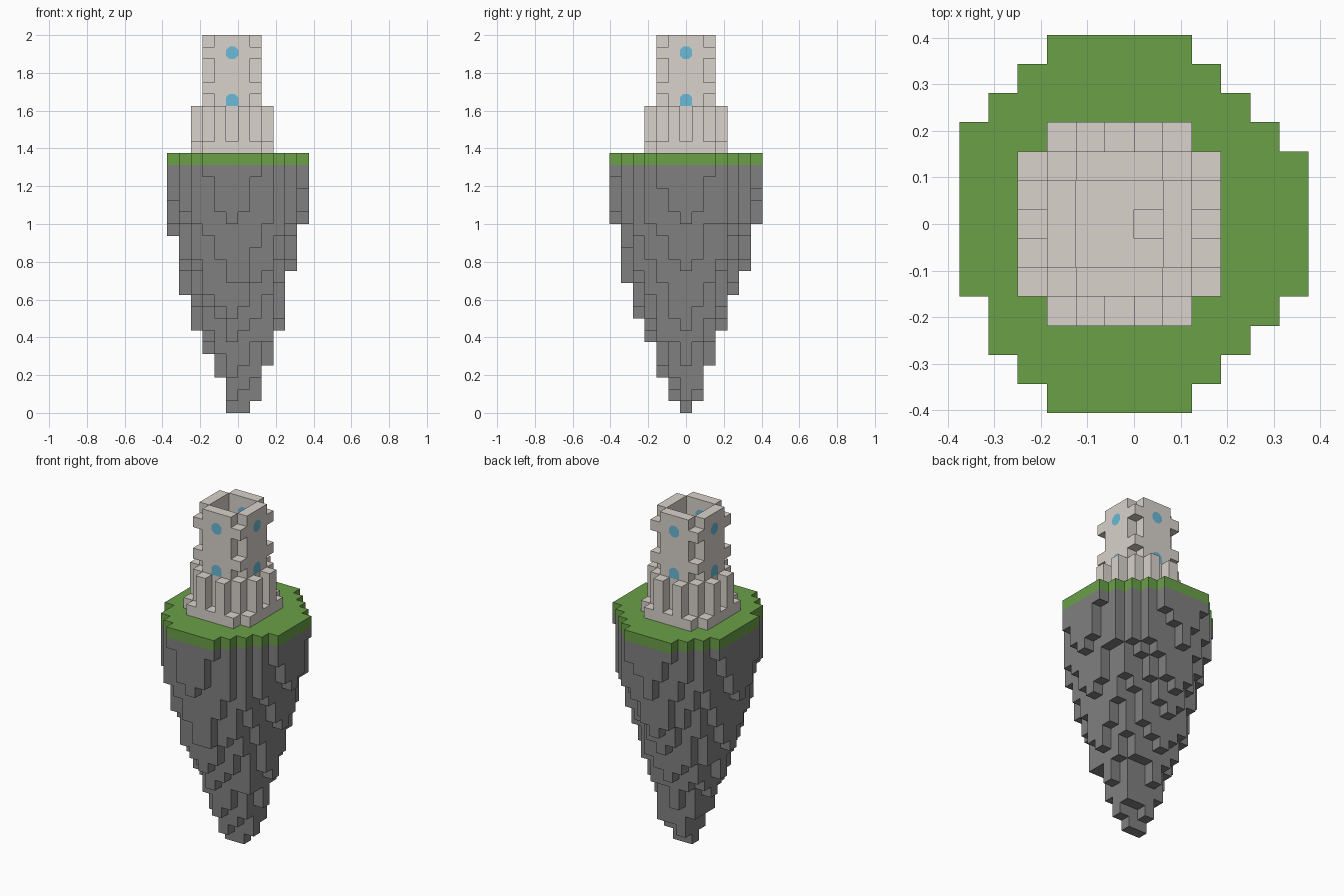
import bpy, bmesh, math, random
from mathutils import Matrix, Vector

cube = bpy.data.objects.get("Cube")
if cube:
    bpy.data.objects.remove(cube, do_unlink=True)

random.seed(4)
U = 1 / 16            # block size
CX = -U / 2           # x of the middle block
AXES = [Vector(v) for v in ((1, 0, 0), (0, 1, 0), (0, 0, 1))]


def material(name, rgb):
    m = bpy.data.materials.new(name)
    m.use_nodes = True
    m.diffuse_color = (*rgb, 1)
    m.node_tree.nodes["Principled BSDF"].inputs["Base Color"].default_value = (*rgb, 1)
    return m


def finish(bm, name, mat):
    mesh = bpy.data.meshes.new(name)
    bm.to_mesh(mesh)
    bm.free()
    mesh.materials.append(mat)
    bpy.context.collection.objects.link(bpy.data.objects.new(name, mesh))


def blocks(name, cells, mat):
    """Skin a set of (i, j, layer) blocks, keeping only the outer faces."""
    bm = bmesh.new()
    for c in sorted(cells):
        mid = Vector((c[0] * U + CX, c[1] * U, (c[2] + 0.5) * U))
        for a in range(3):
            for s in (-1, 1):
                n = AXES[a] * s
                if tuple(int(c[k] + n[k]) for k in range(3)) in cells:
                    continue
                p, q = AXES[(a + 1) % 3], AXES[(a + 2) % 3] * s
                bm.faces.new([bm.verts.new(mid + (n + p * u + q * v) * U / 2)
                              for u, v in ((-1, -1), (1, -1), (1, 1), (-1, 1))])
    bmesh.ops.remove_doubles(bm, verts=bm.verts, dist=U / 50)
    bmesh.ops.dissolve_limit(bm, angle_limit=0.02, verts=bm.verts, edges=bm.edges)
    finish(bm, name, mat)


stone = material("pale stone", (0.69, 0.645, 0.595))
grass = material("grass green", (0.145, 0.35, 0.064))
rock = material("grey rock", (0.217, 0.217, 0.217))
glass = material("window blue", (0.146, 0.49, 0.68))

# Island outline: a diamond with clipped tips and one missing block
outline = [(i, j) for i in range(-5, 7) for j in range(-6, 7)
           if abs(i) + abs(j) <= 8 and (i, j) != (-5, -3)]
GROUND = 21
blocks("grass_top", {(i, j, GROUND) for i, j in outline}, grass)

# Hanging rock: lowest layer at each radius, per direction, blended around the cone
right_low = [0, 0, 1, 4, 7, 12, 16, 28]
left_low = [0, 3, 5, 7, 10, 15, 25, 35]
back_low = [0, 1, 4, 7, 10, 12, 16, 28]
front_low = [0, 1, 3, 6, 8, 11, 16, 28]


def at_radius(table, r):
    k = int(r)
    return table[k] + (table[k + 1] - table[k]) * (r - k)


def lowest(i, j):
    x = right_low if i > 0 else left_low
    y = back_low if j > 0 else front_low
    a, b = abs(i), abs(j)
    low = 0
    if a and b:
        r = math.hypot(a, b)
        cone = (at_radius(x, r) * a * a + at_radius(y, r) * b * b) / (r * r)
        ridge = (x[a] if a > b else y[b]) + 2 * min(a, b)
        low = round((cone + ridge) / 2 + random.uniform(-0.9, 0.9))
    return min(GROUND - 1, max(low, x[a], y[b]))


blocks("hanging_rock", {(i, j, k) for i, j in outline
                        for k in range(lowest(i, j), GROUND)}, rock)

# Tower: plinth, buttress posts, hollow shaft with quoins, and a floor with a hatch
tower = set()
for i in range(-3, 4):
    for j in range(-3, 4):
        a, b = sorted((abs(i), abs(j)))
        if (a, b) == (3, 3):
            continue
        tower.add((i, j, 22))
        if (a, b) == (1, 3):
            tower |= {(i, j, k) for k in range(23, 26)}
        elif b == 2 and a < 2:
            tower |= {(i, j, k) for k in range(23, 32)}
        elif (a, b) == (2, 2):
            tower |= {(i, j, k) for k in (23, 24, 25, 27, 30)}
        elif b < 2:
            tower.add((i, j, 24))
            if (i, j) != (1, 0):
                tower.add((i, j, 28))
blocks("tower", tower, stone)

# Window panes on both sides of each wall: arched below, eight-sided above
W, C, LIFT = 0.033, 0.0137, 0.001
arch = [(-W, -U / 2), (W, -U / 2), (W, C), (C, W), (-C, W), (-W, C)]
octagon = [(-C, -W), (C, -W), (W, -C), (W, C), (C, W), (-C, W), (-W, C), (-W, -C)]
bm = bmesh.new()
for layer, shape in ((26, arch), (30, octagon)):
    for n in range(4):
        turn = Matrix.Rotation(n * math.pi / 2, 3, "Z")
        centre = Vector((CX, 0, (layer + 0.5) * U))
        for depth, order in ((2.5 * U + LIFT, 1), (1.5 * U - LIFT, -1)):
            bm.faces.new([bm.verts.new(centre + turn @ Vector((u, -depth, v)))
                          for u, v in shape[::order]])
finish(bm, "windows", glass)
